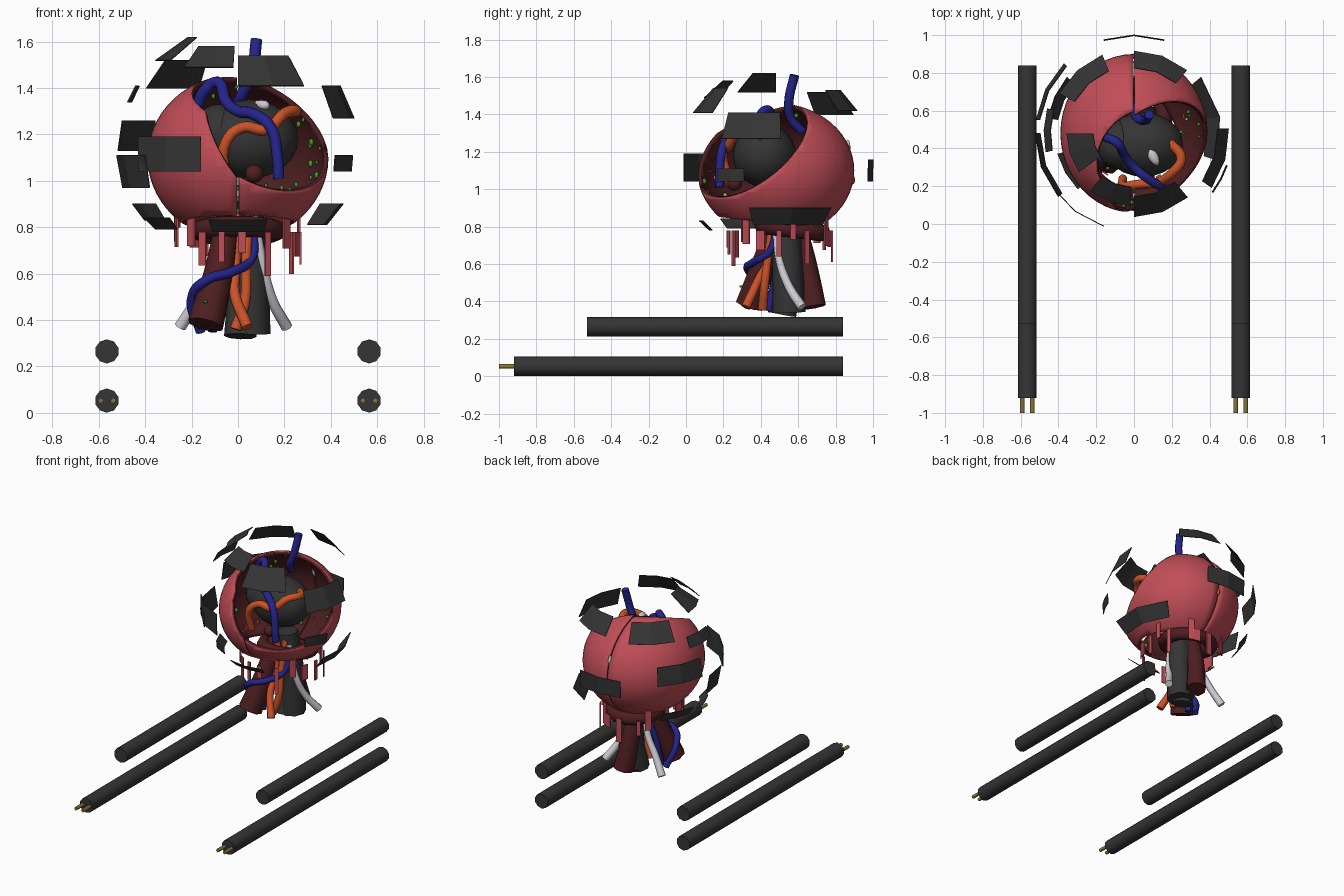
import bpy, bmesh, math, random
from mathutils import Vector

random.seed(4)
cube = bpy.data.objects.get("Cube")
if cube:
    bpy.data.objects.remove(cube, do_unlink=True)


def material(name, r, g, b):
    m = bpy.data.materials.new(name)
    m.use_nodes = True
    m.diffuse_color = (r, g, b, 1)
    m.node_tree.nodes["Principled BSDF"].inputs["Base Color"].default_value = (r, g, b, 1)
    return m


PINK = material("flesh pink", .53, .075, .095)
MAROON = material("dark maroon", .075, .013, .015)
GREY = material("charcoal", .035, .035, .035)
BLUE = material("vein blue", .018, .018, .26)
ORANGE = material("artery orange", .6, .085, .02)
WHITE = material("nerve white", .62, .6, .65)
GREEN = material("slime green", .05, .33, .02)
BRASS = material("brass", .24, .18, .04)

CENTRE = Vector((0, .48, 1.1))
SHELL = Vector((.39, .42, .36))
# Opening planes of each half: normal and offset
OPENING = {1: [(Vector((.5, -.6, .7)), .67)],
           -1: [(Vector((.88, -.46, .56)), .528), (Vector((.23, -.41, 1)), 1.2)]}


def finish(bm, name, *mats, smooth=False):
    me = bpy.data.meshes.new(name)
    bm.to_mesh(me)
    bm.free()
    for m in mats:
        me.materials.append(m)
    for p in me.polygons:
        p.use_smooth = smooth
    ob = bpy.data.objects.new(name, me)
    bpy.context.collection.objects.link(ob)
    return ob


def ellipsoid(name, pos, size, mat, seg=24):
    bm = bmesh.new()
    bmesh.ops.create_uvsphere(bm, u_segments=seg, v_segments=seg // 2, radius=1)
    bmesh.ops.scale(bm, vec=size, verts=bm.verts)
    bmesh.ops.translate(bm, vec=pos, verts=bm.verts)
    return finish(bm, name, mat, smooth=True)


def rod(name, x, z, y0, y1, r, mat, sides=10):
    bm = bmesh.new()
    bmesh.ops.create_cone(bm, cap_ends=True, segments=sides, radius1=r, radius2=r, depth=y1 - y0)
    ob = finish(bm, name, mat)
    for p in ob.data.polygons:
        p.use_smooth = len(p.vertices) == 4
    for e in ob.data.edges:
        e.use_edge_sharp = abs(ob.data.vertices[e.vertices[0]].co.z - ob.data.vertices[e.vertices[1]].co.z) < .001
    ob.rotation_euler.x = math.pi / 2
    ob.location = (x, (y0 + y1) / 2, z)


def tube(name, mat, r0, r1, *points):
    cu = bpy.data.curves.new(name, "CURVE")
    cu.dimensions = "3D"
    cu.bevel_depth = 1
    cu.bevel_resolution = 2
    cu.resolution_u = 6
    cu.use_fill_caps = True
    s = cu.splines.new("BEZIER")
    s.bezier_points.add(len(points) - 1)
    for i, (bp, co) in enumerate(zip(s.bezier_points, points)):
        bp.co = co
        bp.handle_left_type = bp.handle_right_type = "AUTO"
        bp.radius = r0 + (r1 - r0) * i / (len(points) - 1)
    cu.materials.append(mat)
    ob = bpy.data.objects.new(name, cu)
    bpy.context.collection.objects.link(ob)


# Split shell: two halves, sliced open obliquely and open at the base
for side, label in ((1, "left"), (-1, "right")):
    bm = bmesh.new()
    bmesh.ops.create_uvsphere(bm, u_segments=48, v_segments=28, radius=1)
    bmesh.ops.scale(bm, vec=SHELL, verts=bm.verts)
    bmesh.ops.translate(bm, vec=CENTRE, verts=bm.verts)
    cuts = [((0, 0, offset / normal.z), normal) for normal, offset in OPENING[side]]
    cuts += [((0, .48, .815), (0, -.12, -1)), ((side * .004, 0, 0), (-side, 0, 0))]
    for co, no in cuts:
        bmesh.ops.bisect_plane(bm, geom=bm.verts[:] + bm.edges[:] + bm.faces[:],
                               plane_co=co, plane_no=no, clear_outer=True)
    shell = finish(bm, label + "_shell", PINK, MAROON, smooth=True)
    thick = shell.modifiers.new("thickness", "SOLIDIFY")
    thick.thickness = .02
    thick.offset = -1
    thick.material_offset = 1
    thick.material_offset_rim = 1

# Matter showing through the rear seam
ellipsoid("seam_nerve", (0, .865, 1.22), (.012, .014, .045), WHITE, 10)
ellipsoid("seam_artery", (0, .89, 1.05), (.012, .014, .025), ORANGE, 10)

# Maroon lip around the base opening
bpy.ops.mesh.primitive_torus_add(location=(0, .57, .785), rotation=(-.12, 0, 0), major_radius=.16,
                                 minor_radius=.045, major_segments=24, minor_segments=8)
lip = bpy.context.object
lip.name = "base_lip"
lip.data.materials.append(MAROON)
bpy.ops.object.shade_smooth()

# Core with its lump and highlight
ellipsoid("core", (.05, .42, 1.18), (.21, .17, .17), GREY)
ellipsoid("core_side_lobe", (-.08, .42, 1.2), (.12, .13, .13), GREY)
ellipsoid("core_lump", (.07, .26, 1.03), (.04, .04, .04), MAROON, 12)
highlight = ellipsoid("core_highlight", (0, 0, 0), (.028, .06, .025), WHITE, 10)
highlight.location = (.1, .36, 1.325)
highlight.rotation_euler.z = .5

# Specks over the inner wall
for i in range(130):
    d = Vector((random.uniform(-1, 1), random.uniform(-1, 1), random.uniform(-.7, .8))).normalized()
    p = CENTRE + Vector(a * b * .935 for a, b in zip(d, SHELL))
    if p.z > .85 and all(n.dot(p) < offset - .03 for n, offset in OPENING[1 if p.x > 0 else -1]):
        s = random.uniform(.006, .013)
        ellipsoid("wall_speck", p, (s, s, s * 1.3), WHITE if i % 10 == 0 else GREEN, 6)
for z in (.87, .92, .97):
    ellipsoid("seam_speck", (0, .48 - .4 * math.sqrt(1 - ((z - 1.1) / .36) ** 2), z), (.006, .01, .014), GREEN, 6)

# Vessels over the core
tube("blue_core_vessel", BLUE, .025, .025, (-.17, .48, 1.33), (-.15, .46, 1.38), (-.09, .43, 1.425),
     (-.05, .36, 1.34), (0, .3, 1.3), (.06, .25, 1.29), (.14, .2, 1.23), (.17, .18, 1.1), (.175, .18, 1.01))
tube("blue_top_vessel", BLUE, .025, .025, (-.01, .62, 1.31), (.02, .56, 1.38),
     (.06, .55, 1.47), (.08, .58, 1.61))
tube("orange_core_vessel", ORANGE, .024, .026, (-.06, .24, 1.02), (-.05, .2, 1.17), (.02, .21, 1.23),
     (.12, .22, 1.22), (.2, .27, 1.29), (.25, .35, 1.3), (.19, .43, 1.28))

# Neck bundle
tube("grey_trunk", GREY, .07, .09, (.03, .52, .92), (.05, .54, .65), (.05, .55, .34))
tube("grey_back_trunk", GREY, .05, .07, (.0, .55, .9), (.02, .57, .6), (.01, .52, .33))
tube("maroon_front_trunk", MAROON, .05, .08, (-.04, .5, .88), (-.08, .42, .62), (-.14, .34, .38))
tube("maroon_back_trunk", MAROON, .05, .07, (-.02, .58, .85), (-.01, .64, .6), (.02, .68, .37))
tube("orange_neck_vessel", ORANGE, .02, .026, (0, .46, .88), (-.01, .44, .62), (-.015, .39, .52), (.04, .32, .37))
tube("orange_rear_vessel", ORANGE, .02, .026, (.05, .47, .88), (.035, .44, .65), (.03, .42, .48), (-.01, .41, .36))
tube("blue_neck_vessel", BLUE, .02, .022, (.06, .49, .85), (.06, .45, .67), (-.02, .36, .61),
     (-.14, .33, .57), (-.2, .4, .49), (-.16, .46, .35))
tube("blue_short_vessel", BLUE, .018, .02, (-.05, .5, .7), (-.1, .47, .5), (-.11, .44, .35))
tube("white_left_nerve", WHITE, .02, .026, (.07, .48, .85), (.11, .5, .62), (.15, .55, .48), (.21, .62, .37))
tube("white_right_nerve", WHITE, .02, .026, (-.06, .54, .85), (-.1, .58, .62), (-.18, .6, .48), (-.25, .63, .37))
ellipsoid("trunk_speck", (-.14, .295, .48), (.012, .01, .007), GREEN, 6)

# Torn strips hanging below the shell, some broken off lower down
for i in range(18):
    a = math.tau * (i + random.uniform(0, .7)) / 18
    top = random.choice((.9, .88, .78))
    bottom = top - random.uniform(.08, .2)
    bm = bmesh.new()
    bmesh.ops.create_cube(bm, size=1)
    bmesh.ops.scale(bm, vec=(random.uniform(.025, .05), .008, top - bottom), verts=bm.verts)
    strip = finish(bm, "hanging_strip", PINK)
    strip.location = (.27 * math.sin(a), .5 - .28 * math.cos(a), (top + bottom) / 2)
    strip.rotation_euler.z = a

# Floating armour plates: azimuth from the front in degrees, then height range
PLATES = [(-56, -18, 1.04, 1.19), (0, 40, 1.41, 1.54), (55, 93, 1.27, 1.41), (53, 71, 1.04, 1.11),
          (-90, -50, .97, 1.11), (-135, -98, 1.13, 1.26), (-106, -78, 1.34, 1.41),
          (72, 130, .81, .9), (-18, 18, .78, .83), (-130, -100, .83, .9), (-75, -45, .79, .84),
          (-37, -3, 1.49, 1.58), (140, 180, 1.42, 1.53), (-158, -118, 1.4, 1.52),
          (-90, -55, 1.52, 1.62), (162, 198, 1.04, 1.16)]
for a0, a1, z0, z1 in PLATES:
    bm = bmesh.new()
    rows = []
    for z in (z0, z1):
        r = .525 * math.sqrt(1 - ((z - 1.11) / (.56 if z > 1.11 else .45)) ** 2)
        angles = [math.radians(a0 + (a1 - a0) * t / 2) for t in range(3)]
        rows.append([bm.verts.new((r * math.sin(a), .48 - r * math.cos(a), z)) for a in angles])
    for i in range(2):
        bm.faces.new((rows[0][i], rows[0][i + 1], rows[1][i + 1], rows[1][i]))
    plate = finish(bm, "floating_plate", GREY)
    plate.modifiers.new("thickness", "SOLIDIFY").thickness = .004

# Side rails with twin prongs
for x in (-.565, .565):
    rod("lower_rail", x, .053, -.92, .84, .052, GREY)
    rod("upper_rail", x, .265, -.53, .84, .052, GREY)
    for dx in (-.027, .027):
        rod("rail_prong", x + dx, .053, -1, -.9, .012, BRASS, 8)
